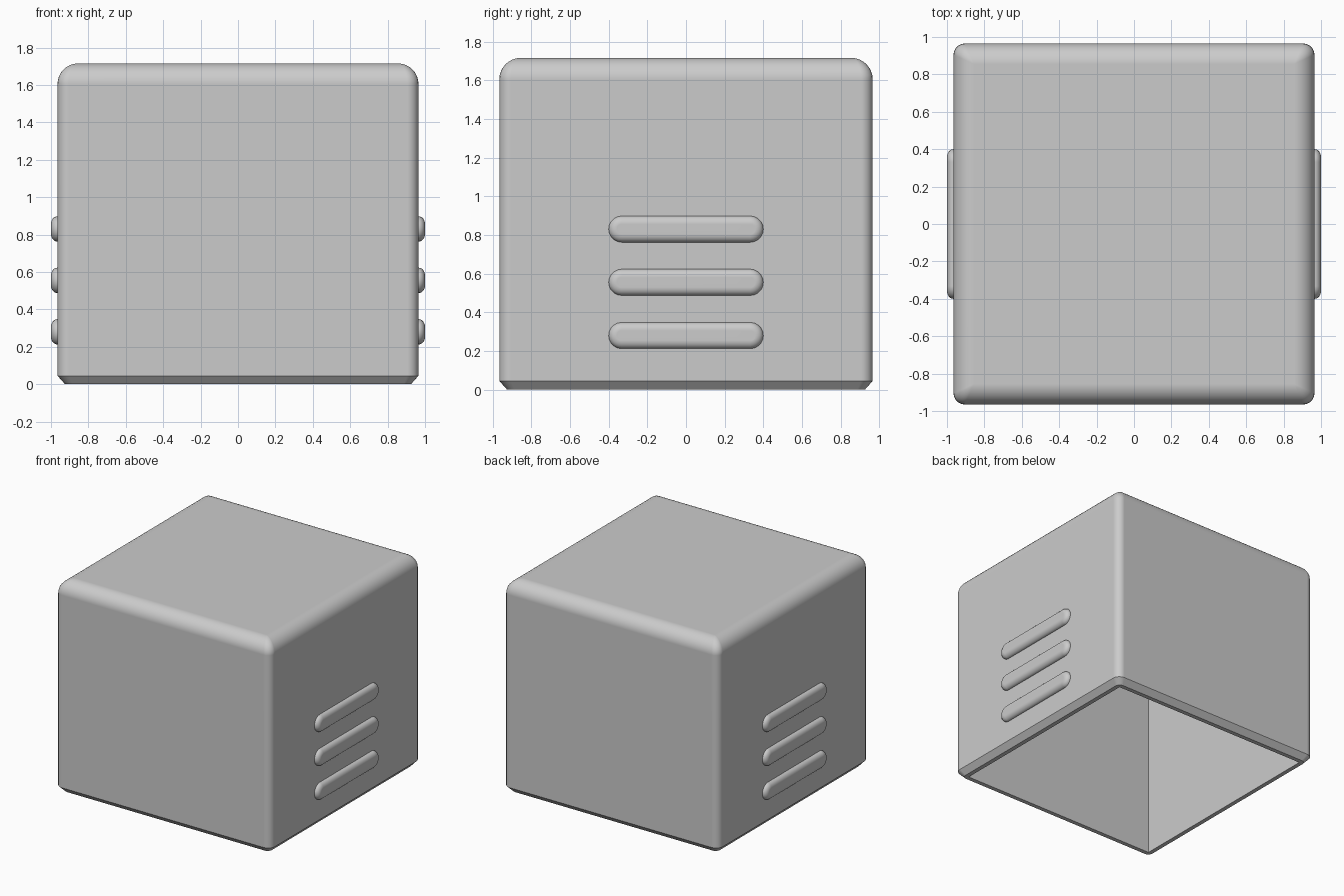
import bpy, bmesh, math
from math import sin, cos, pi
from mathutils import Matrix

if "Cube" in bpy.data.objects:
    bpy.data.objects.remove(bpy.data.objects["Cube"])

grey = bpy.data.materials.new("light_grey")
grey.use_nodes = True
GREY = (0.6, 0.6, 0.6, 1)
grey.diffuse_color = GREY
grey.node_tree.nodes["Principled BSDF"].inputs["Base Color"].default_value = GREY


def rounded_rect(a, b, r, z, steps=5):
    """Rectangle outline of half sizes a, b with corner radius r at height z."""
    pts = []
    for q, (sx, sy) in enumerate([(1, 1), (-1, 1), (-1, -1), (1, -1)]):
        for i in range(steps + 1):
            t = (q + i / steps) * pi / 2
            pts.append((sx * (a - r) + r * cos(t), sy * (b - r) + r * sin(t), z))
    return pts


def loft(name, rings, matrix=Matrix()):
    """Skin a stack of matching outlines and cap both ends."""
    bm = bmesh.new()
    loops = [[bm.verts.new(p) for p in ring] for ring in rings]
    for low, high in zip(loops, loops[1:]):
        for i in range(len(low)):
            j = (i + 1) % len(low)
            bm.faces.new((low[i], low[j], high[j], high[i]))
    bm.faces.new(loops[0][::-1])
    bm.faces.new(loops[-1])
    bmesh.ops.remove_doubles(bm, verts=bm.verts, dist=1e-5)
    bmesh.ops.recalc_face_normals(bm, faces=bm.faces)
    bm.transform(matrix)
    mesh = bpy.data.meshes.new(name)
    bm.to_mesh(mesh)
    bm.free()
    mesh.materials.append(grey)
    obj = bpy.data.objects.new(name, mesh)
    bpy.context.collection.objects.link(obj)
    bpy.ops.object.select_all(action="DESELECT")
    obj.select_set(True)
    bpy.context.view_layer.objects.active = obj
    bpy.ops.object.shade_smooth_by_angle(angle=math.radians(35))
    normals = obj.modifiers.new("flat_panels", "WEIGHTED_NORMAL")
    normals.keep_sharp = True
    return obj


# Hollow housing: cavity, rim, bottom chamfer, walls, rounded top
HALF, HEIGHT, CORNER, TOP = 0.965, 1.715, 0.06, 0.11
rings = [rounded_rect(0.89, 0.89, 0, z) for z in (1.65, 0)]
rings.append(rounded_rect(0.925, 0.925, 0.04, 0))
rings.append(rounded_rect(HALF, HALF, CORNER, 0.045))
for i in range(9):
    t = i / 8 * pi / 2
    half = HALF - TOP * (1 - cos(t))
    rings.append(rounded_rect(half, half, CORNER * cos(t), HEIGHT - TOP * (1 - sin(t))))
loft("housing", rings)

# Three raised vent slats on each side
for side, sx in (("left", 1), ("right", -1)):
    for n, z in enumerate((0.28, 0.555, 0.83), 1):
        rings = [rounded_rect(0.068, 0.4, 0.068, 0.95)]
        for i in range(7):
            t = i / 6 * pi / 2
            d = 0.042 * (1 - cos(t))
            rings.append(rounded_rect(0.068 - d, 0.4 - d, 0.068 - d, 0.965 + 0.035 * sin(t)))
        turn = Matrix.Translation((0, 0, z)) @ Matrix.Rotation(sx * pi / 2, 4, "Y")
        loft(f"{side}_vent_slat_{n}", rings, turn)
